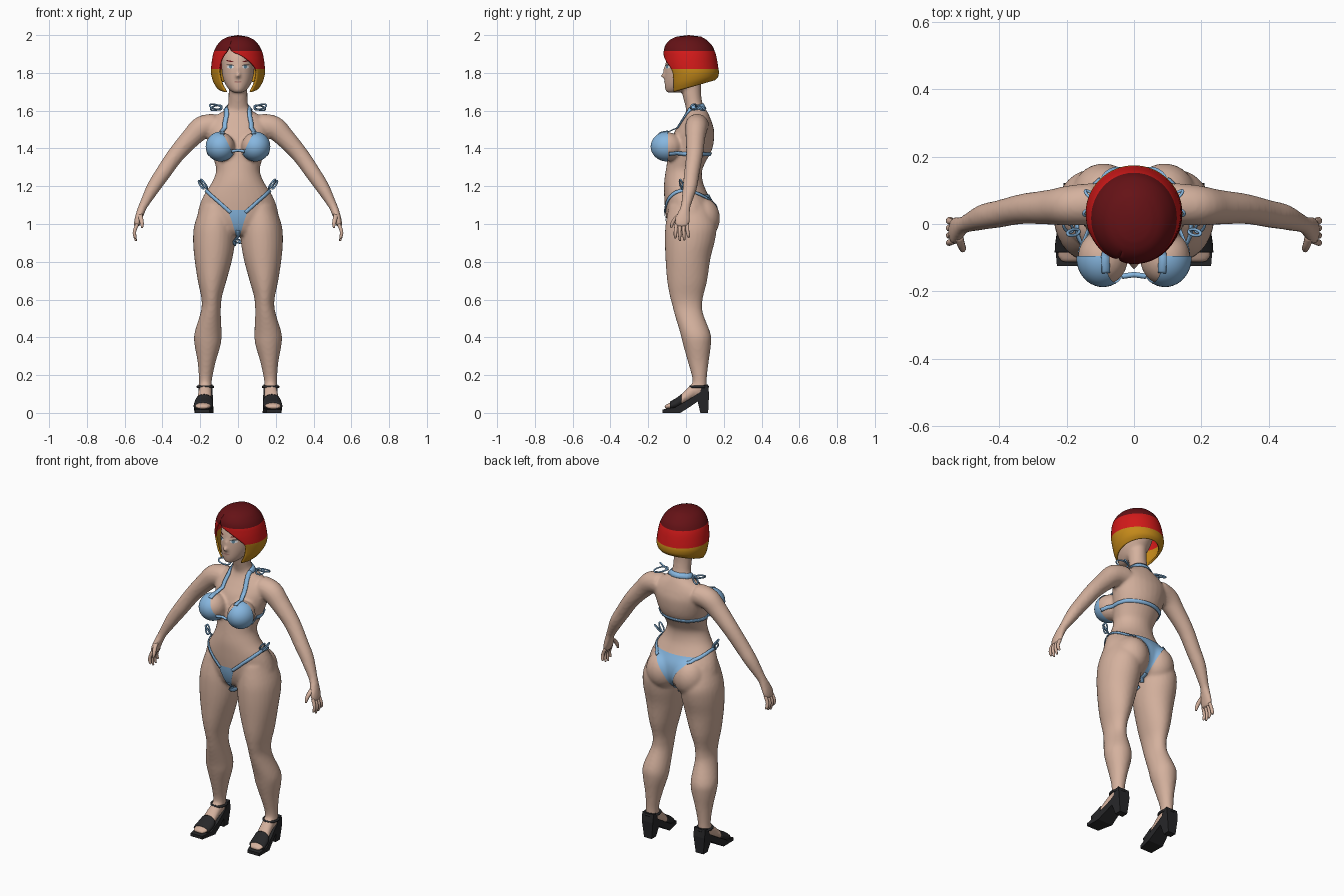
import bpy, bmesh, math
from mathutils import Vector
from mathutils.bvhtree import BVHTree

if "Cube" in bpy.data.objects:
    bpy.data.objects.remove(bpy.data.objects["Cube"])


def material(name, r, g, b):
    m = bpy.data.materials.new(name)
    m.use_nodes = True
    m.diffuse_color = (r, g, b, 1)
    node = next(n for n in m.node_tree.nodes if n.type == 'BSDF_PRINCIPLED')
    node.inputs["Base Color"].default_value = (r, g, b, 1)
    node.inputs["Roughness"].default_value = 0.7
    return m


SKIN = material("skin", .66, .44, .34)
BLUE = material("swimsuit blue", .24, .47, .74)
RED = material("hair red", .65, .01, .01)
MAROON = material("hair dark red", .13, .006, .008)
GOLD = material("hair gold", .55, .25, .01)
BLACK = material("shoe black", .02, .02, .022)
WHITE = material("eye white", .8, .82, .85)
IRIS = material("iris blue", .12, .25, .35)
LIP = material("lip", .5, .27, .22)


def finish(name, bm, mats, smooth=True):
    me = bpy.data.meshes.new(name)
    for f in bm.faces:
        f.smooth = smooth
    bm.to_mesh(me)
    bm.free()
    for m in mats:
        me.materials.append(m)
    ob = bpy.data.objects.new(name, me)
    bpy.context.scene.collection.objects.link(ob)
    return ob


def dense(keys, k=4):
    """Catmull-Rom interpolation through tuples."""
    out = []
    for i in range(len(keys) - 1):
        a, b, c, d = (keys[min(max(j, 0), len(keys) - 1)] for j in range(i - 1, i + 3))
        for s in range(k):
            t = s / k
            out.append(tuple(q + t / 2 * (r - p + t * (2 * p - 5 * q + 4 * r - w + t * (3 * (q - r) + w - p)))
                             for p, q, r, w in zip(a, b, c, d)))
    return out + [tuple(keys[-1])]


def loft(bm, rings, n=28):
    """Closed skin through elliptic rings (centre, u, v)."""
    rows = []
    for c, u, v in rings:
        angles = [2 * math.pi * j / n for j in range(n)]
        rows.append([bm.verts.new(c + u * math.cos(a) + v * math.sin(a)) for a in angles])
    faces = [bm.faces.new(rows[0]), bm.faces.new(rows[-1])]
    for p, q in zip(rows, rows[1:]):
        for j in range(n):
            faces.append(bm.faces.new((p[j], p[(j + 1) % n], q[(j + 1) % n], q[j])))
    bmesh.ops.recalc_face_normals(bm, faces=faces)


def column(bm, keys, side=1):
    """Loft of level rings: z, centre x, half width, front y, back y."""
    loft(bm, [(Vector((x * side, (f + b) / 2, z)), Vector((w, 0, 0)), Vector((0, (b - f) / 2, 0)))
              for z, x, w, f, b in dense(keys)])


def limb(bm, keys, side=1, n=20):
    """Loft across a path: x, y, z, radius along y, radius across."""
    ks = dense(keys)
    pts = [Vector((k[0] * side, k[1], k[2])) for k in ks]
    rings = []
    for i, k in enumerate(ks):
        t = pts[min(i + 1, len(pts) - 1)] - pts[max(i - 1, 0)]
        across = t.cross(Vector((0, 1, 0))).normalized()
        rings.append((pts[i], Vector((0, k[3], 0)), across * k[4]))
    loft(bm, rings, n)


def ball(bm, centre, radii, seg=28):
    vs = bmesh.ops.create_uvsphere(bm, u_segments=seg, v_segments=seg // 2, radius=1)["verts"]
    for v in vs:
        v.co = Vector(c + p * r for c, p, r in zip(centre, v.co, radii))
    return vs


def foot_rings(keys, side):
    """Rings across the foot: y, centre z, half width, half height."""
    return [(Vector(((.172 + max(0, .05 - y) * .1) * side, y, z)), Vector((w, 0, 0)), Vector((0, 0, h)))
            for y, z, w, h in dense(keys)]


# Body: overlapping forms fused into one smooth skin
bm = bmesh.new()
column(bm, [(1.76, 0, .05, -.03, .08), (1.69, 0, .05, -.02, .08), (1.63, 0, .054, -.005, .09),
            (1.60, 0, .075, 0, .11), (1.57, 0, .125, -.01, .125), (1.53, 0, .165, -.035, .14),
            (1.48, 0, .165, -.065, .15), (1.40, 0, .145, -.09, .14), (1.33, 0, .125, -.10, .105),
            (1.28, 0, .116, -.108, .085), (1.22, 0, .138, -.116, .09), (1.16, 0, .177, -.116, .115),
            (1.10, 0, .203, -.113, .145), (1.03, 0, .215, -.105, .15), (.97, 0, .19, -.085, .12),
            (.94, 0, .1, -.06, .08)])
column(bm, [(1.695, 0, .022, -.1, -.05), (1.705, 0, .04, -.108, 0), (1.73, 0, .062, -.113, .05),
            (1.77, 0, .079, -.114, .09), (1.82, 0, .087, -.112, .12), (1.88, 0, .086, -.102, .12),
            (1.93, 0, .07, -.075, .1), (1.965, 0, .04, -.04, .07)])
ball(bm, (0, -.112, 1.785), (.014, .024, .014))
ball(bm, (0, -.108, 1.81), (.01, .014, .03))
for s in (1, -1):
    column(bm, [(1.10, .11, .085, -.09, .12), (1.0, .122, .108, -.108, .16), (.92, .126, .112, -.112, .155),
                (.82, .13, .101, -.109, .13), (.70, .137, .076, -.10, .112), (.62, .14, .056, -.086, .092),
                (.57, .141, .051, -.073, .086), (.52, .146, .055, -.06, .092), (.42, .159, .072, -.03, .13),
                (.36, .161, .069, -.015, .132), (.27, .166, .048, .01, .12), (.18, .172, .035, .034, .11),
                (.12, .174, .035, .03, .11)], s)
    limb(bm, [(.12, .06, 1.525, .062, .06), (.19, .055, 1.51, .06, .062), (.25, .05, 1.455, .052, .053),
              (.33, .045, 1.365, .045, .045), (.40, .03, 1.265, .041, .041), (.45, .02, 1.19, .038, .036),
              (.50, 0, 1.10, .027, .024), (.515, -.01, 1.065, .032, .022), (.53, -.02, 1.02, .042, .019),
              (.538, -.022, .985, .036, .014)], s)
    ball(bm, (.092 * s, -.1, 1.41), (.075, .083, .076))
    ball(bm, (.09 * s, .085, 1.03), (.095, .095, .11))
    loft(bm, foot_rings([(.108, .115, .022, .024), (.09, .115, .031, .035), (.05, .12, .034, .045),
                         (0, .088, .038, .036), (-.05, .05, .044, .023), (-.09, .036, .043, .016),
                         (-.115, .03, .03, .01)], s))
rough = finish("body_form", bm, [SKIN])
mod = rough.modifiers.new("fuse", 'REMESH')
mod.mode, mod.voxel_size = 'VOXEL', .009
mod = rough.modifiers.new("soften", 'SMOOTH')
mod.factor, mod.iterations = .5, 5
bpy.context.view_layer.update()
skin = bpy.data.meshes.new_from_object(rough.evaluated_get(bpy.context.evaluated_depsgraph_get()))
bpy.data.objects.remove(rough)
skin.name = "body"
skin.materials.clear()
skin.materials.append(SKIN)
for p in skin.polygons:
    p.use_smooth, p.material_index = True, 0
bpy.context.scene.collection.objects.link(bpy.data.objects.new("body", skin))
tree = BVHTree.FromPolygons([v.co for v in skin.vertices], [tuple(p.vertices) for p in skin.polygons])


def project(x, z, front=True, gap=.005):
    d = 1 if front else -1
    hit = tree.ray_cast(Vector((x, -d, z)), Vector((0, d, 0)))[0]
    return Vector((x, hit.y - d * gap if hit else 0, z))


def ribbon(name, path, width, side=1):
    """Fabric band that hugs the body along a rough path."""
    pts = [tree.find_nearest(Vector((p[0] * side, p[1], p[2])))[:2] for p in dense(path, 8)]
    bm, rows = bmesh.new(), []
    for i, (p, nrm) in enumerate(pts):
        t = pts[min(i + 1, len(pts) - 1)][0] - pts[max(i - 1, 0)][0]
        across = t.cross(nrm).normalized() * width / 2
        rows.append([bm.verts.new(p + nrm * .005 + across * k) for k in (-1, 0, 1)])
    for a, b in zip(rows, rows[1:]):
        for j in (0, 1):
            bm.faces.new((a[j], a[j + 1], b[j + 1], b[j]))
    ob = finish(name, bm, [BLUE])
    thick = ob.modifiers.new("thickness", 'SOLIDIFY')
    thick.thickness, thick.offset = .005, 0


def panel(name, keys, front):
    """Fabric panel from (height, half width) rows."""
    bm = bmesh.new()
    rows = [[bm.verts.new(project(w * j / 6, z, front, .006)) for j in range(-6, 7)] for z, w in dense(keys)]
    for a, b in zip(rows, rows[1:]):
        for j in range(12):
            quad = (a[j], b[j], b[j + 1], a[j + 1])
            bm.faces.new(quad if front else quad[::-1])
    finish(name, bm, [BLUE])


def cord(name, pts, radius, mat, cyclic=False):
    cu = bpy.data.curves.new(name, 'CURVE')
    cu.dimensions, cu.bevel_depth, cu.bevel_resolution = '3D', radius, 2
    cu.use_fill_caps = True
    sp = cu.splines.new('POLY')
    sp.points.add(len(pts) - 1)
    for q, p in zip(sp.points, pts):
        q.co = (*p, 1)
    sp.use_cyclic_u = cyclic
    cu.materials.append(mat)
    bpy.context.scene.collection.objects.link(bpy.data.objects.new(name, cu))


def oval(c, u, v, n=20):
    c, u, v = Vector(c), Vector(u), Vector(v)
    return [c + u * math.cos(2 * math.pi * i / n) + v * math.sin(2 * math.pi * i / n) for i in range(n)]


def patch(name, x, z, w, h, mat, gap, tilt=0):
    """Thin painted oval on the face."""
    bm = bmesh.new()
    hub = bm.verts.new(project(x, z, True, gap))
    rim = [bm.verts.new(project(p.x, p.z, True, gap)) for p in oval((x, 0, z), (w, 0, tilt), (0, 0, h))]
    for i in range(len(rim)):
        bm.faces.new((hub, rim[i], rim[(i + 1) % len(rim)]))
    finish(name, bm, [mat])


# Swimsuit bottom and bands
panel("bottom_front", [(1.075, .052), (1.05, .045), (1.0, .028), (.95, .014), (.935, .01)], True)
panel("bottom_back", [(1.155, .125), (1.12, .095), (1.08, .06), (1.03, .03), (.98, .014), (.95, .012)], False)
ribbon("bottom_gusset", [(0, -.1, .96), (0, -.04, .9), (0, .03, .9), (0, .1, .95)], .022)
ribbon("chest_band", [(.16, -.09, 1.37), (.16, 0, 1.365), (.13, .1, 1.36), (0, .15, 1.36),
                      (-.13, .1, 1.36), (-.16, 0, 1.365), (-.16, -.09, 1.37)], .02)
ribbon("neck_band", [(.07, .03, 1.615), (.06, .08, 1.625), (0, .12, 1.635),
                     (-.06, .08, 1.625), (-.07, .03, 1.615)], .03)
cord("cup_link", [(-.035, -.155, 1.385), (0, -.15, 1.39), (.035, -.155, 1.385)], .008, BLUE)

for s, tag in ((1, "left"), (-1, "right")):
    # Cups trimmed from a slightly larger form
    bm = bmesh.new()
    ball(bm, (.092 * s, -.1, 1.41), (.079, .087, .079), 40)
    for co, no in (((0, -.095, 0), (0, 1, 0)), ((.055 * s, 0, 1.43), (-.9 * s, 0, .45))):
        bmesh.ops.bisect_plane(bm, geom=bm.verts[:] + bm.edges[:] + bm.faces[:], plane_co=co,
                               plane_no=no, clear_outer=True)
    finish(tag + "_cup", bm, [BLUE])
    ribbon(tag + "_neck_strap", [(.085, -.14, 1.47), (.08, -.08, 1.53), (.07, -.03, 1.59), (.068, .03, 1.615)], .024, s)
    ribbon(tag + "_hip_strap", [(.04, -.12, 1.06), (.11, -.11, 1.12), (.17, -.05, 1.175), (.18, .01, 1.185),
                                (.155, .09, 1.165), (.1, .14, 1.145)], .018, s)
    # Tied bows
    for i, (c, u, v) in enumerate([((.118, .04, 1.62), (.032, -.01, .008), (0, .012, .012)),
                                   ((.115, .075, 1.615), (.03, .022, -.006), (0, -.01, .012)),
                                   ((.18, -.025, 1.212), (.016, -.006, .024), (.007, .007, 0)),
                                   ((.195, -.01, 1.208), (.012, .012, .022), (.007, -.008, 0))]):
        loop = [Vector((p.x * s, p.y, p.z)) for p in oval(c, u, v)]
        cord(f"{tag}_bow_loop_{i}", loop, .0045, BLUE, True)
    # Fingers and thumb
    bm = bmesh.new()
    for i, drop in enumerate((.925, .91, .915, .93)):
        y = -.05 + .019 * i
        limb(bm, [(.533, y, 1.0, .01, .01), (.547, y * 1.1, .965, .0095, .0095),
                  (.547, y * 1.2 + .004, .94, .009, .009), (.54, y * 1.25 + .006, drop, .005, .005)], s, 10)
    limb(bm, [(.52, -.035, 1.05, .014, .014), (.513, -.06, 1.025, .012, .012),
              (.508, -.073, 1.0, .01, .01), (.508, -.078, .98, .005, .005)], s, 10)
    finish(tag + "_fingers", bm, [SKIN])
    # High-heeled sandal: extruded side profile, narrower at the heel
    profile = [(-.125, 0), (-.125, .018), (-.06, .028), (0, .062), (.045, .09), (.075, .11), (.085, .145),
               (.116, .15), (.122, .1), (.117, 0), (.076, 0), (.062, .06), (.025, .035), (-.03, 0)]
    bm = bmesh.new()
    sheets = []
    for k in (-1, 1):
        row = []
        for y, z in profile:
            w = .037 + .014 * min(1, max(0, (.06 - y) / .1)) - (.012 if y < -.12 or z < .01 < y else 0)
            row.append(bm.verts.new(((.172 + max(0, .05 - y) * .1) * s + k * w, y, z)))
        sheets.append(row)
        bm.faces.new(row)
    for j in range(len(profile)):
        i = (j + 1) % len(profile)
        bm.faces.new((sheets[0][j], sheets[0][i], sheets[1][i], sheets[1][j]))
    bmesh.ops.recalc_face_normals(bm, faces=bm.faces[:])
    finish(tag + "_shoe", bm, [BLACK], False)
    bm = bmesh.new()
    loft(bm, foot_rings([(-.025, .065, .046, .034), (-.05, .05, .05, .03), (-.085, .036, .05, .024)], s))
    finish(tag + "_toe_strap", bm, [BLACK])
    cord(tag + "_ankle_strap", oval((.173 * s, .069, .138), (.04, 0, 0), (0, .046, 0), 28), .007, BLACK, True)
    # Eyes and brows
    patch(tag + "_eye", .04 * s, 1.832, .018, .009, WHITE, .002)
    patch(tag + "_iris", .039 * s, 1.832, .008, .009, IRIS, .003)
    patch(tag + "_lashes", .041 * s, 1.842, .02, .003, BLACK, .004, .002 * s)
    patch(tag + "_brow", .043 * s, 1.862, .02, .0035, MAROON, .003, .004 * s)
patch("mouth", 0, 1.752, .022, .006, LIP, .002)

# Bobbed hair: z, half width, front y, back y, opening angles either side of the parting
rows = dense([(1.992, .05, -.05, .08, -23, -23), (1.975, .085, -.085, .108, -23, -23),
              (1.945, .112, -.11, .138, -23, -23), (1.915, .127, -.118, .152, -28, -16),
              (1.89, .134, -.119, .16, -36, 8), (1.86, .139, -.119, .166, -42, 26),
              (1.82, .143, -.115, .172, -45, 42), (1.78, .142, -.106, .174, -43, 43),
              (1.73, .132, -.1, .17, -40, 41), (1.69, .114, -.09, .155, -34, 36)], 3)
bm = bmesh.new()
grid, N = [], 56
for z, w, f, b, left, right in rows:
    row = []
    for j in range(N + 1):
        a = math.radians(right + (360 + left - right) * j / N)
        hang = .72 + .27 * math.cos(a)
        height = z if z > 1.82 else 1.82 - (1.82 - z) * hang
        row.append(bm.verts.new((w * math.sin(a), (f + b) / 2 - (b - f) / 2 * math.cos(a), height)))
    grid.append(row)
tip = bm.verts.new((0, .015, 2))
for j in range(N):
    bm.faces.new((tip, grid[0][j], grid[0][j + 1]))
    for i in range(len(grid) - 1):
        face = bm.faces.new((grid[i][j], grid[i + 1][j], grid[i + 1][j + 1], grid[i][j + 1]))
        mid = (rows[i][0] + rows[i + 1][0]) / 2
        face.material_index = 0 if mid > 1.915 else 1 if mid > 1.82 else 2
bmesh.ops.remove_doubles(bm, verts=bm.verts[:], dist=.0005)
hair = finish("hair", bm, [MAROON, RED, GOLD])
shell = hair.modifiers.new("thickness", 'SOLIDIFY')
shell.thickness, shell.offset = .01, -1
